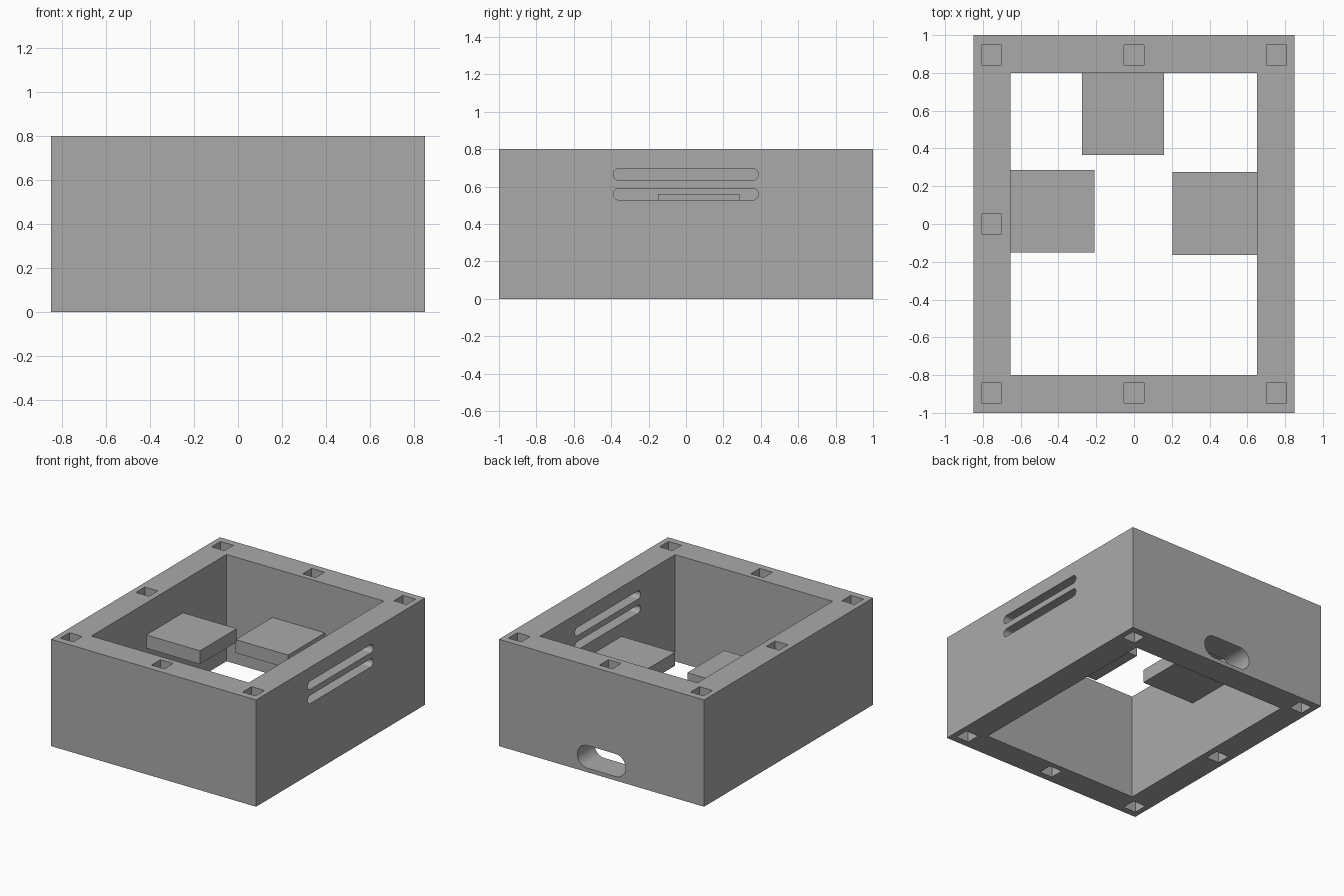
import bpy
import bmesh
import math
from mathutils import Vector

if "Cube" in bpy.data.objects:
    bpy.data.objects.remove(bpy.data.objects["Cube"], do_unlink=True)

grey = bpy.data.materials.new("plain grey")
grey.use_nodes = True
colour = (0.4, 0.4, 0.4, 1)
grey.diffuse_color = colour
grey.node_tree.nodes["Principled BSDF"].inputs["Base Color"].default_value = colour


def make_object(name, bm):
    bmesh.ops.recalc_face_normals(bm, faces=bm.faces)
    mesh = bpy.data.meshes.new(name)
    bm.to_mesh(mesh)
    bm.free()
    mesh.materials.append(grey)
    obj = bpy.data.objects.new(name, mesh)
    bpy.context.collection.objects.link(obj)
    return obj


def box(name, low, high):
    low, high = Vector(low), Vector(high)
    bm = bmesh.new()
    bmesh.ops.create_cube(bm, size=1)
    bmesh.ops.scale(bm, vec=high - low, verts=bm.verts)
    bmesh.ops.translate(bm, vec=(low + high) / 2, verts=bm.verts)
    return make_object(name, bm)


def rounded_slot(name, length, radius, start, along, through, segments=16):
    """Stadium outline in the along/z plane, extruded along 'through'."""
    bm = bmesh.new()
    points = []
    for side in (1, -1):
        for i in range(segments + 1):
            a = math.pi * (i / segments - 0.5) + (0 if side > 0 else math.pi)
            u = side * (length / 2 - radius) + radius * math.cos(a)
            points.append(Vector(start) + Vector(along) * u + Vector((0, 0, radius * math.sin(a))))
    face = bm.faces.new([bm.verts.new(p) for p in points])
    moved = bmesh.ops.extrude_face_region(bm, geom=[face])["geom"]
    bmesh.ops.translate(bm, vec=through, verts=[v for v in moved if isinstance(v, bmesh.types.BMVert)])
    return make_object(name, bm)


def cut(target, cutter):
    mod = target.modifiers.new(cutter.name, 'BOOLEAN')
    mod.operation = 'DIFFERENCE'
    mod.solver = 'EXACT'
    mod.object = cutter
    cutter.hide_render = True
    bpy.context.view_layer.objects.active = target
    bpy.ops.object.modifier_apply(modifier=mod.name)
    bpy.data.objects.remove(cutter, do_unlink=True)


# Open rectangular frame
frame = box("frame", (-0.85, -1, 0), (0.85, 1, 0.8))
cut(frame, box("opening", (-0.655, -0.8, -1), (0.65, 0.8, 2)))

# Square pockets in the top and bottom rims
px, py, half, depth = 0.755, 0.895, 0.053, 0.1
corners = [(sx * px, sy * py) for sx in (-1, 1) for sy in (-1, 1)]
middles = [(0, -py), (-px, 0)]
pockets = [(x, y, 0.8) for x, y in corners + middles + [(0, py)]]
pockets += [(x, y, 0) for x, y in corners + middles]
for x, y, z in pockets:
    cut(frame, box("pocket", (x - half, y - half, z - depth), (x + half, y + half, z + depth)))

# Two long slots in one side wall, one cable port in the back wall
for z in (0.665, 0.559):
    cut(frame, rounded_slot("vent", 0.776, 0.031, (0.6, -0.001, z), (0, 1, 0), (0.3, 0, 0)))
cut(frame, rounded_slot("port", 0.4, 0.085, (0, 0.7, 0.115), (1, 0, 0), (0, 0.4, 0)))

# Blocks standing out from the inner walls
box("left_block", (0.205, -0.165, 0.33), (0.66, 0.275, 0.43))
box("right_block", (-0.665, -0.15, 0.46), (-0.21, 0.285, 0.56))
box("back_block", (-0.275, 0.365, 0.33), (0.16, 0.81, 0.43))
